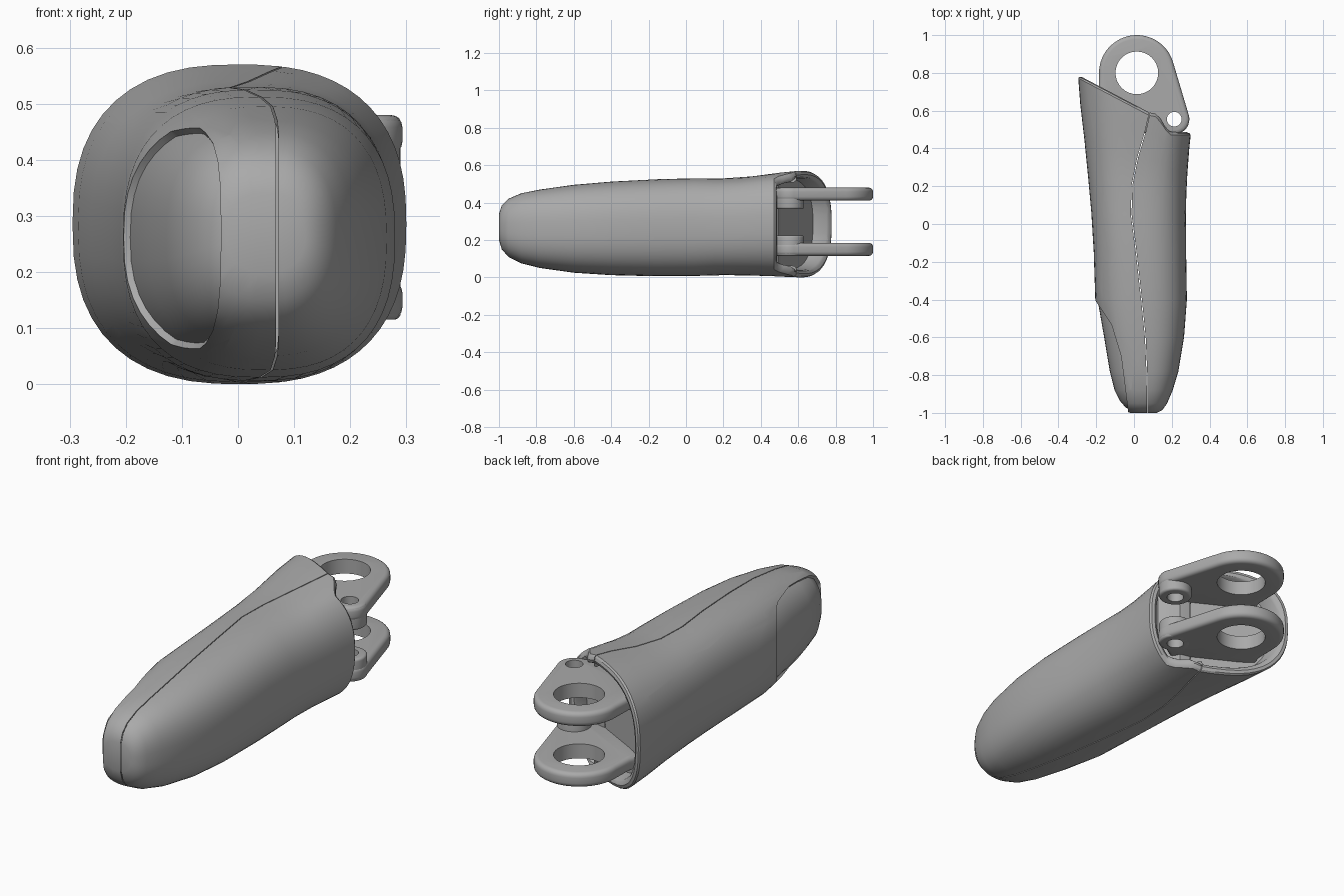
import bpy, bmesh, math
from mathutils import Vector

if "Cube" in bpy.data.objects:
    bpy.data.objects.remove(bpy.data.objects["Cube"])

gray = bpy.data.materials.new("plain gray")
gray.diffuse_color = (0.4, 0.4, 0.4, 1)
gray.use_nodes = True
gray.node_tree.nodes["Principled BSDF"].inputs["Base Color"].default_value = gray.diffuse_color

# Body stations: position, left x, right x, low z, high z, seam x
ROWS = [(-1.0, -.02, .12, .20, .34, .07), (-.985, -.055, .15, .15, .385, .07),
        (-.95, -.085, .175, .11, .42, .07), (-.88, -.115, .205, .075, .45, .07),
        (-.78, -.14, .235, .05, .47, .068), (-.6, -.17, .265, .025, .495, .06),
        (-.4, -.205, .28, .012, .512, .04), (-.15, -.213, .276, .006, .525, .012),
        (.05, -.226, .275, .008, .53, -.015), (.2, -.243, .277, .012, .53, -.01),
        (.35, -.262, .283, .01, .54, .02), (.5, -.285, .292, .004, .56, .06),
        (.6, -.295, .30, .0, .57, .08)]
# Slanted rear edge: x, y
REAR = [(-.3, .775), (.08, .575), (.13, .565), (.15, .52), (.19, .47), (.3, .47)]
POWER = 2.5
SEG = 26


def rear_y(x):
    for (x0, y0), (x1, y1) in zip(REAR, REAR[1:]):
        if x <= x1:
            return y0 + (y1 - y0) * max(0, (x - x0) / (x1 - x0))
    return REAR[-1][1]


def spow(v, e):
    return math.copysign(abs(v) ** e, v)


def half_ring(row, side, shrink, dy, groove):
    """Half of a rounded section, from the top seam round one side to the bottom."""
    p, l, r, lo, hi, seam = row
    cx, cz = (l + r) / 2, (lo + hi) / 2
    a, b = (r - l) / 2 - shrink, (hi - lo) / 2 - shrink
    u = max(-.95, min(.95, (seam + side * .002 - cx) / a))
    t0 = math.acos(spow(u, POWER / 2))
    t1 = -t0 if side > 0 else 2 * math.pi - t0
    pts = []
    for i in range(SEG + 1):
        t = t0 + (t1 - t0) * i / SEG
        x = cx + a * spow(math.cos(t), 2 / POWER)
        z = cz + b * spow(math.sin(t), 2 / POWER)
        y = p if p <= 0 else p * rear_y(x) / .6
        pts.append(Vector((x, y + dy, z)))
    if groove:  # turn the seam edges inward
        for k, q in ((0, pts[0]), (len(pts) + 1, pts[-1])):
            pts.insert(k, Vector((q.x, q.y, cz + (q.z - cz) * .93)))
    return pts


def loft_half(bm, side, rows, shrink=0, groove=True, rim=()):
    sections = [(r, shrink, shrink if r[0] < -.9 else 0) for r in rows]
    sections += [(rows[-1], s, dy) for s, dy in rim]
    rings = [[bm.verts.new(v) for v in half_ring(r, side, s, dy, groove)]
             for r, s, dy in sections]
    for A, B in zip(rings, rings[1:]):
        for i in range(len(A) - 1):
            bm.faces.new((A[i], A[i + 1], B[i + 1], B[i]))
    for R in (rings[0], rings[-1]):  # close the ends with strips
        n = len(R) - 1
        for i in range(n // 2):
            f = [R[i], R[i + 1], R[n - i - 1], R[n - i]]
            bm.faces.new(list(dict.fromkeys(f)))


def finish(bm, name, angle=32):
    bmesh.ops.recalc_face_normals(bm, faces=bm.faces)
    mesh = bpy.data.meshes.new(name)
    bm.to_mesh(mesh)
    bm.free()
    mesh.materials.append(gray)
    ob = bpy.data.objects.new(name, mesh)
    bpy.context.collection.objects.link(ob)
    select(ob)
    bpy.ops.object.shade_smooth_by_angle(angle=math.radians(angle))
    return ob


def select(ob):
    bpy.ops.object.select_all(action='DESELECT')
    ob.select_set(True)
    bpy.context.view_layer.objects.active = ob


RIM = [(.006, .01), (.02, .016), (.034, .01), (.04, 0), (.044, -.07)]

# Right shell
bm = bmesh.new()
loft_half(bm, 1, ROWS, rim=RIM)
finish(bm, "right_shell")

# Left shell with a curved opening over the fingertip pad
bm = bmesh.new()
loft_half(bm, -1, ROWS, rim=RIM)
bmesh.ops.recalc_face_normals(bm, faces=bm.faces)
CUT = [(-.215, -.39), (-.12, -.53), (-.068, -.7), (-.03, -1.0)]
planes = []
for (x0, y0), (x1, y1) in zip(CUT, CUT[1:]):
    normal = Vector((y1 - y0, x0 - x1, 0)).normalized()
    planes.append((Vector((x0, y0, 0)), normal))
    bmesh.ops.bisect_plane(bm, geom=bm.verts[:] + bm.edges[:] + bm.faces[:],
                           plane_co=planes[-1][0], plane_no=normal)
gone = [f for f in bm.faces
        if all((f.calc_center_median() - c).dot(n) > 0 for c, n in planes)]
bmesh.ops.delete(bm, geom=gone, context='FACES')
lip = [e for e in bm.edges if e.is_boundary and
       all((v.co - c).dot(n) > -1e-4 for v in e.verts for c, n in planes)]
new = bmesh.ops.extrude_edge_only(bm, edges=lip)["geom"]
for v in new:
    if isinstance(v, bmesh.types.BMVert):
        v.co += (Vector((.06, v.co.y + .03, .265)) - v.co).normalized() * .03
finish(bm, "left_shell")

# Inner core, showing as the fingertip pad
bm = bmesh.new()
for side in (-1, 1):
    loft_half(bm, side, ROWS[:11], shrink=.012, groove=False)
finish(bm, "fingertip_pad")

# Hinge lugs
BIG, SMALL = (.015, .80), (.213, .555)


def arc(c, r, a0, a1, n):
    return [(c[0] + r * math.cos(math.radians(a0 + (a1 - a0) * i / n)),
             c[1] + r * math.sin(math.radians(a0 + (a1 - a0) * i / n))) for i in range(n + 1)]


def plate(name, outline, z0, z1, bevel):
    bm = bmesh.new()
    f = bm.faces.new([bm.verts.new((x, y, z0)) for x, y in outline])
    up = bmesh.ops.extrude_face_region(bm, geom=[f])["geom"]
    bmesh.ops.translate(bm, vec=(0, 0, z1 - z0),
                        verts=[v for v in up if isinstance(v, bmesh.types.BMVert)])
    if bevel:
        edges = [e for e in bm.edges if abs(e.verts[0].co.z - e.verts[1].co.z) < 1e-5]
        bmesh.ops.bevel(bm, geom=edges, offset=bevel, segments=4, profile=.5, affect='EDGES')
    return finish(bm, name)


def drill(ob, c, r):
    cutter = plate("hole_cutter", arc(c, r, 0, 348.75, 31), -.2, .8, 0)
    mod = ob.modifiers.new("hole", 'BOOLEAN')
    mod.operation, mod.solver, mod.object = 'DIFFERENCE', 'EXACT', cutter
    select(ob)
    bpy.ops.object.modifier_apply(modifier="hole")
    bpy.data.objects.remove(cutter)
    bpy.ops.object.shade_smooth_by_angle(angle=math.radians(32))


LUG = (arc(SMALL, .08, -95, 16, 12) + arc(BIG, .2, 16, 180, 28)
       + [(-.187, .70), (-.2, .65), (-.12, .58), (.08, .47), (.15, .44)])
for name, z0, z1, k0, k1 in (("lower", .115, .185, .115, .225),
                             ("upper", .41, .48, .365, .478)):
    lug = plate(name + "_lug", LUG, z0, z1, .022)
    drill(lug, BIG, .113)
    drill(lug, SMALL, .039)
    # Thick barrel around the hinge pin hole
    barrel = plate(name + "_barrel", arc(SMALL, .077, 0, 345, 23), k0, k1, .012)
    drill(barrel, SMALL, .039)
